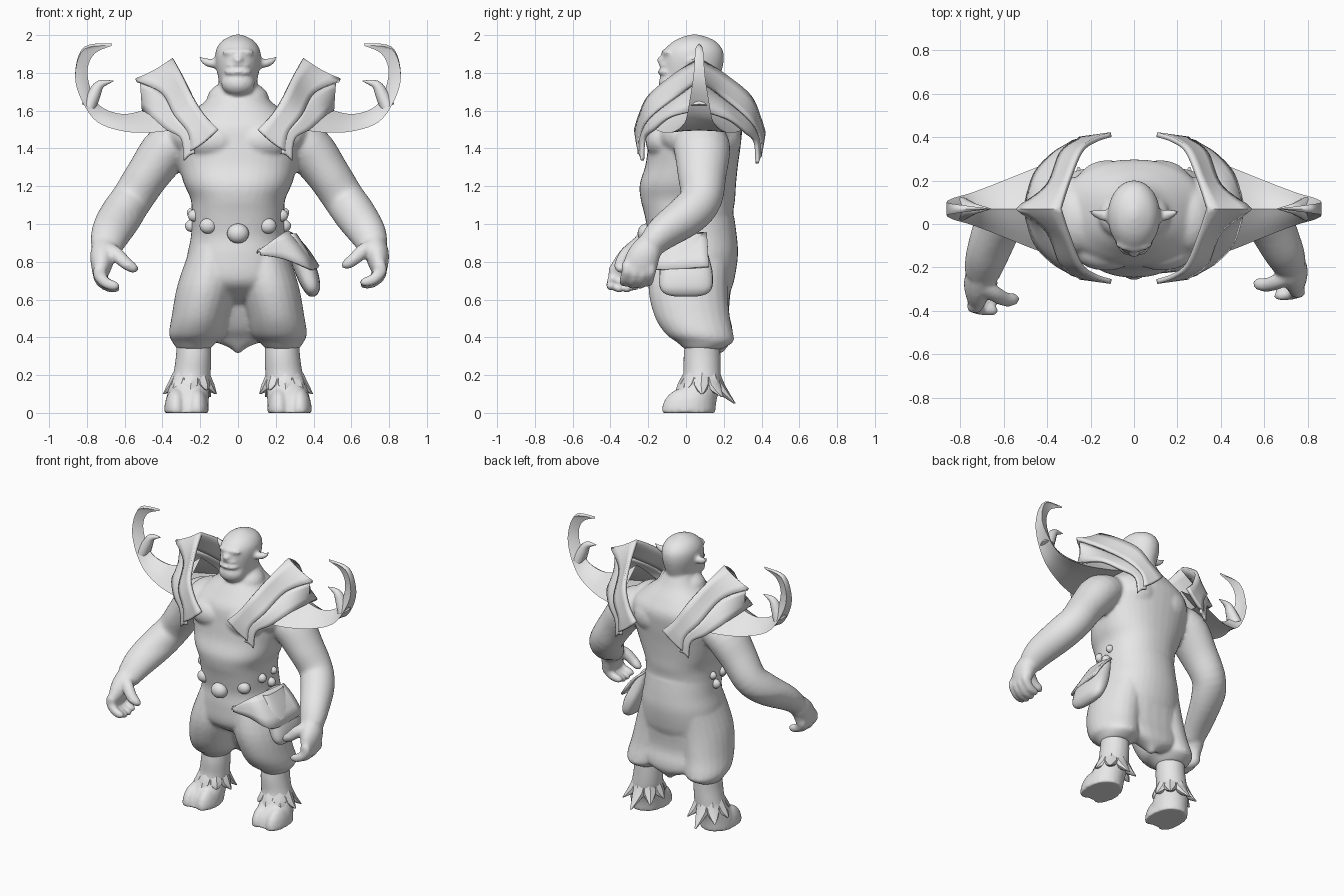
import bpy, bmesh, math
from mathutils import Vector, Matrix

cube = bpy.data.objects.get("Cube")
if cube:
    bpy.data.objects.remove(cube)

grey = bpy.data.materials.new("plain_grey")
grey.use_nodes = True
grey.diffuse_color = (0.8, 0.8, 0.8, 1)
grey.node_tree.nodes["Principled BSDF"].inputs["Base Color"].default_value = (0.8, 0.8, 0.8, 1)


def spline(keys, sub):
    """Smooth curve through tuples of any length."""
    k = [Vector(p) for p in keys]
    out = []
    for i in range(len(k) - 1):
        a, b, c, d = k[max(i - 1, 0)], k[i], k[i + 1], k[min(i + 2, len(k) - 1)]
        for j in range(sub):
            t = j / sub
            out.append(b + (c - a) * (t / 2) + (a * 2 - b * 5 + c * 4 - d) * (t * t / 2)
                       + (b * 3 - a - c * 3 + d) * (t ** 3 / 2))
    return out + [k[-1]]


def loft(bm, keys, flat=True, s=1, n=24, sub=4, power=1.0, warp=None):
    """Skin of ellipses along keys (x, y, z, a, b); flat rings stay level."""
    pts = spline(keys, sub)
    rings = []
    for i, p in enumerate(pts):
        c = Vector(p[:3])
        u, v = Vector((1, 0, 0)), Vector((0, 1, 0))
        if not flat:
            t = Vector(pts[min(i + 1, len(pts) - 1)][:3]) - Vector(pts[max(i - 1, 0)][:3])
            t.normalize()
            u = (v - t * v.dot(t)).normalized()
            v = t.cross(u)
        ring = []
        for j in range(n):
            w = 2 * math.pi * j / n
            cw, sw = math.cos(w), math.sin(w)
            q = c + u * max(p[3], .001) * math.copysign(abs(cw) ** power, cw) \
                  + v * max(p[4], .001) * math.copysign(abs(sw) ** power, sw)
            q.x *= s
            ring.append(bm.verts.new(warp(q) if warp else q))
        rings.append(ring)
    for r0, r1 in zip(rings, rings[1:]):
        for j in range(n):
            bm.faces.new((r0[j], r0[(j + 1) % n], r1[(j + 1) % n], r1[j]))
    bm.faces.new(rings[0])
    bm.faces.new(rings[-1])


def ball(bm, at, radii, s=1):
    m = Matrix.Translation((at[0] * s, at[1], at[2])) @ Matrix.Diagonal((*radii, 1))
    return bmesh.ops.create_uvsphere(bm, u_segments=20, v_segments=12, radius=1, matrix=m)["verts"]


def sheet(bm, edge_a, edge_b, s=1, sub=5, rows=4, sag=0.0):
    """Curved plate spanning two edges."""
    grid = []
    for a, b in zip(spline(edge_a, sub), spline(edge_b, sub)):
        line = []
        for j in range(rows + 1):
            p = a.lerp(b, j / rows)
            p.z -= sag * math.sin(math.pi * j / rows)
            line.append(bm.verts.new((p.x * s, p.y, p.z)))
        grid.append(line)
    for g, h in zip(grid, grid[1:]):
        for j in range(rows):
            bm.faces.new((g[j], g[j + 1], h[j + 1], h[j]))


def finish(name, bm, voxel=0, thick=0):
    bmesh.ops.remove_doubles(bm, verts=bm.verts, dist=0.0002)
    bmesh.ops.recalc_face_normals(bm, faces=bm.faces)
    me = bpy.data.meshes.new(name)
    bm.to_mesh(me)
    bm.free()
    ob = bpy.data.objects.new(name, me)
    bpy.context.collection.objects.link(ob)
    me.materials.append(grey)
    if voxel:
        m = ob.modifiers.new("skin", "REMESH")
        m.mode, m.voxel_size, m.use_smooth_shade = "VOXEL", voxel, True
        m = ob.modifiers.new("soften", "SMOOTH")
        m.factor, m.iterations = 0.5, 5
        return
    if thick:
        m = ob.modifiers.new("thickness", "SOLIDIFY")
        m.thickness, m.offset = thick, 0
    bpy.ops.object.select_all(action="DESELECT")
    ob.select_set(True)
    bpy.context.view_layer.objects.active = ob
    bpy.ops.object.shade_smooth_by_angle(angle=math.radians(40))


# Torso and head
body = bmesh.new()
loft(body, [(0, y, z, a, b) for y, z, a, b in (
    (.03, .9, .24, .22), (.015, 1.05, .245, .235), (.01, 1.13, .25, .25), (.01, 1.21, .285, .255),
    (.03, 1.31, .315, .245), (.045, 1.42, .34, .245), (.055, 1.52, .32, .24), (.06, 1.6, .235, .195),
    (.06, 1.68, .14, .14), (.06, 1.76, .09, .1))], n=40, power=.88)
loft(body, [(0, y, z, a, b) for y, z, a, b in (
    (.02, 1.675, .06, .09), (.015, 1.71, .092, .135), (.025, 1.78, .106, .155), (.035, 1.86, .12, .165),
    (.04, 1.92, .117, .155), (.045, 1.965, .09, .115), (.045, 1.99, .05, .065),
    (.045, 2.003, .015, .02))], n=32)
for at, r in (((0, -.07, 1.745), (.09, .075, .068)), ((0, -.095, 1.91), (.085, .035, .02)),
              ((0, -.125, 1.868), (.028, .03, .024)), ((0, -.108, 1.84), (.065, .035, .013)),
              ((0, -.112, 1.803), (.075, .04, .016))):
    ball(body, at, r)


def reach(s):
    """The right arm swings a little further forward."""
    def warp(q):
        k = min(max((1.05 - q.z) / .25, 0), 1) if s < 0 else 0
        return q + Vector((.02 * k, -.07 * k, -.02 * k))
    return warp


# Chest muscles, ears, arms, hands and baggy trouser legs
for s in (1, -1):
    ball(body, (.13, -.12, 1.44), (.15, .095, .1), s)
    ball(body, (.12, .17, 1.45), (.15, .125, .13), s)
    ball(body, (.045, .04, 1.66), (.12, .11, .09), s)
    ball(body, (.25, .03, 1.47), (.13, .17, .12), s)
    loft(body, [(.09, .03, 1.85, .025, .02), (.14, .04, 1.85, .028, .024),
                (.18, .05, 1.863, .018, .018), (.205, .06, 1.888, .004, .004)], False, s, 12)
    w = reach(s)
    loft(body, [(.26, .06, 1.45, .14, .11), (.37, .085, 1.4, .15, .13), (.475, .085, 1.265, .13, .116),
                (.56, .08, 1.135, .112, .11), (.62, .01, 1.05, .11, .11), (.685, -.12, .955, .09, .098),
                (.715, -.19, .885, .07, .08)], False, s, warp=w)
    loft(body, [(.705, -.17, .91, .065, .07), (.735, -.22, .84, .085, .065),
                (.745, -.245, .77, .09, .048), (.745, -.25, .74, .08, .035)], False, s, warp=w)
    for i in range(4):
        y, d = -.185 - .043 * i, .012 * abs(i - 1.5)
        loft(body, [(.745, y, .79, .028, .035), (.755, y, .735 + d, .027, .035),
                    (.72, y - .01, .69 + d, .026, .03), (.67, y - .015, .675 + d, .024, .026),
                    (.645, y - .015, .677 + d, .01, .01)], False, s, 12, warp=w)
    loft(body, [(.715, -.23, .88, .045, .045), (.66, -.265, .855, .037, .04), (.61, -.28, .81, .033, .034),
                (.57, -.275, .785, .028, .027), (.548, -.27, .78, .01, .01)], False, s, 12, warp=w)
    loft(body, [(.13, .03, .88, .12, .2), (.165, .01, .68, .155, .21), (.2, .03, .52, .15, .2),
                (.22, .07, .42, .145, .18), (.23, .1, .375, .118, .15), (.235, .09, .335, .085, .095)],
         s=s)

# Hips and the low hanging seat
loft(body, [(0, y, z, a, b) for y, z, a, b in (
    (.02, 1.04, .245, .235), (.035, .93, .25, .235), (.035, .83, .27, .24), (.03, .7, .28, .225),
    (.055, .63, .25, .175), (.1, .57, .18, .11))], n=40, power=.92)
loft(body, [(0, y, z, a, b) for y, z, a, b in (
    (.08, .74, .25, .17), (.11, .55, .25, .118), (.145, .45, .23, .1), (.17, .395, .17, .075),
    (.175, .35, .055, .045), (.175, .315, .01, .015))], power=.85)
finish("body", body, voxel=.0115)

# Shins and two-toed feet, sloping down to the toes
feet = bmesh.new()
for s in (1, -1):
    loft(feet, [(.235, .09, .42, .09, .09), (.235, .085, .3, .094, .098), (.245, .085, .2, .1, .1),
                (.258, .07, .14, .106, .112), (.268, .035, .07, .114, .128),
                (.274, .02, 0, .114, .135)], s=s)
    for x in (.218, .328):
        for v in ball(feet, (x, -.005, .005), (.064, .125, .128), s):
            v.co.z = max(v.co.z, 0)
finish("feet", feet, voxel=.01)

# Ragged fur cuffs round the ankles
fur = bmesh.new()
for s in (1, -1):
    for i in range(8):
        ang = math.radians(-45 + 45 * i)
        c, d = math.cos(ang), math.sin(ang)
        out = .125 + .035 * max(d, 0) + .012 * (i % 2)
        low = .12 - .05 * max(d, 0) - .02 * (i % 2)
        loft(fur, [(.248 + .05 * c, .085 + .05 * d, .215, .045, .045),
                   (.25 + .075 * c, .08 + .075 * d, .15, .05, .05),
                   (.255 + out * c, .085 + out * d, low, .006, .006)], s=s, n=8, sub=2)
finish("ankle_fur", fur)

# Shoulder collars: a crest plate over each shoulder, with a crescent shell below
plates, shells, horns = bmesh.new(), bmesh.new(), bmesh.new()
front_a = [(.105, -.265, 1.5), (.18, -.24, 1.58), (.245, -.19, 1.68), (.3, -.06, 1.79), (.34, .07, 1.87)]
front_b = [(.25, -.245, 1.385), (.262, -.235, 1.48), (.335, -.18, 1.575), (.4, -.03, 1.69), (.54, .07, 1.76)]
front_c = [(.285, -.23, 1.335), (.3, -.22, 1.45), (.38, -.17, 1.5), (.46, -.08, 1.57), (.5, .07, 1.6)]

# Each horn is a hollow-bellied crescent: a ridge above and a keel edge on either side
ridge = [(x, .07, z) for x, z in (
    (.34, 1.7), (.45, 1.625), (.6, 1.582), (.73, 1.625), (.785, 1.73), (.795, 1.83), (.755, 1.905), (.67, 1.943))]
keel = [(.33, -.16, 1.5), (.45, -.12, 1.485), (.6, -.06, 1.49), (.745, -.005, 1.54),
        (.83, .02, 1.66), (.862, .04, 1.79), (.815, .05, 1.925), (.67, .068, 1.945)]


def rear(edge):
    """Carry a front edge over the shoulder to the back."""
    return [(x, .07 + (.07 - y) * 1.02, z - .015 * (z < 1.6)) for x, y, z in edge]


keel_back = [(x, .14 - y, z) for x, y, z in keel]
for s in (1, -1):
    for turn in (list, rear):
        a, b, c = turn(front_a), turn(front_b), turn(front_c)
        sheet(plates, a, b, s, sag=.01)
        under = [Vector(p).lerp(Vector(q), .85) - Vector((0, 0, .03)) for p, q in zip(a, b)]
        sheet(shells, under, c, s, sag=-.01)
    sheet(horns, ridge, keel, s, sag=-.008)
    sheet(horns, ridge, keel_back, s, sag=-.008)
    sheet(horns, keel, keel_back, s, sag=-.012)
    # Small inner spike
    loft(horns, [(x, .07, z, a, b) for x, z, a, b in (
        (.79, 1.62, .055, .04), (.765, 1.68, .04, .036), (.73, 1.738, .024, .024),
        (.66, 1.757, .002, .002))], False, s, 12)
finish("shoulder_plates", plates, thick=.022)
finish("shoulder_shells", shells, thick=.018)
finish("shoulder_horns", horns)

# Belt studs
studs = bmesh.new()
for deg, z, r in ((0, .95, .058), (40, .99, .046), (70, 1.045, .036), (92, .99, .036), (100, 1.06, .03)):
    for s in ((1, -1) if deg else (1,)):
        a = math.radians(deg)
        ball(studs, (.245 * math.sin(a), .01 - .22 * math.cos(a), z), (r, r * .8, r * .9), s)
finish("belt_studs", studs)

# Hip pouch and its flap
pouch = bmesh.new()
loft(pouch, [(.28, -.01, .95, .03, .1), (.32, -.01, .85, .055, .125), (.36, 0, .75, .062, .14),
             (.385, 0, .67, .05, .14), (.392, 0, .63, .03, .11), (.392, 0, .615, .01, .05)], power=.75)
finish("hip_pouch", pouch)
flap = bmesh.new()
sheet(flap, [(.10, -.215, .845), (.18, -.2, .91), (.25, -.13, .955), (.28, .11, .95)],
      [(.12, -.22, .835), (.24, -.205, .815), (.39, -.16, .76), (.425, .12, .775)], sag=-.02)
finish("pouch_flap", flap, thick=.015)
